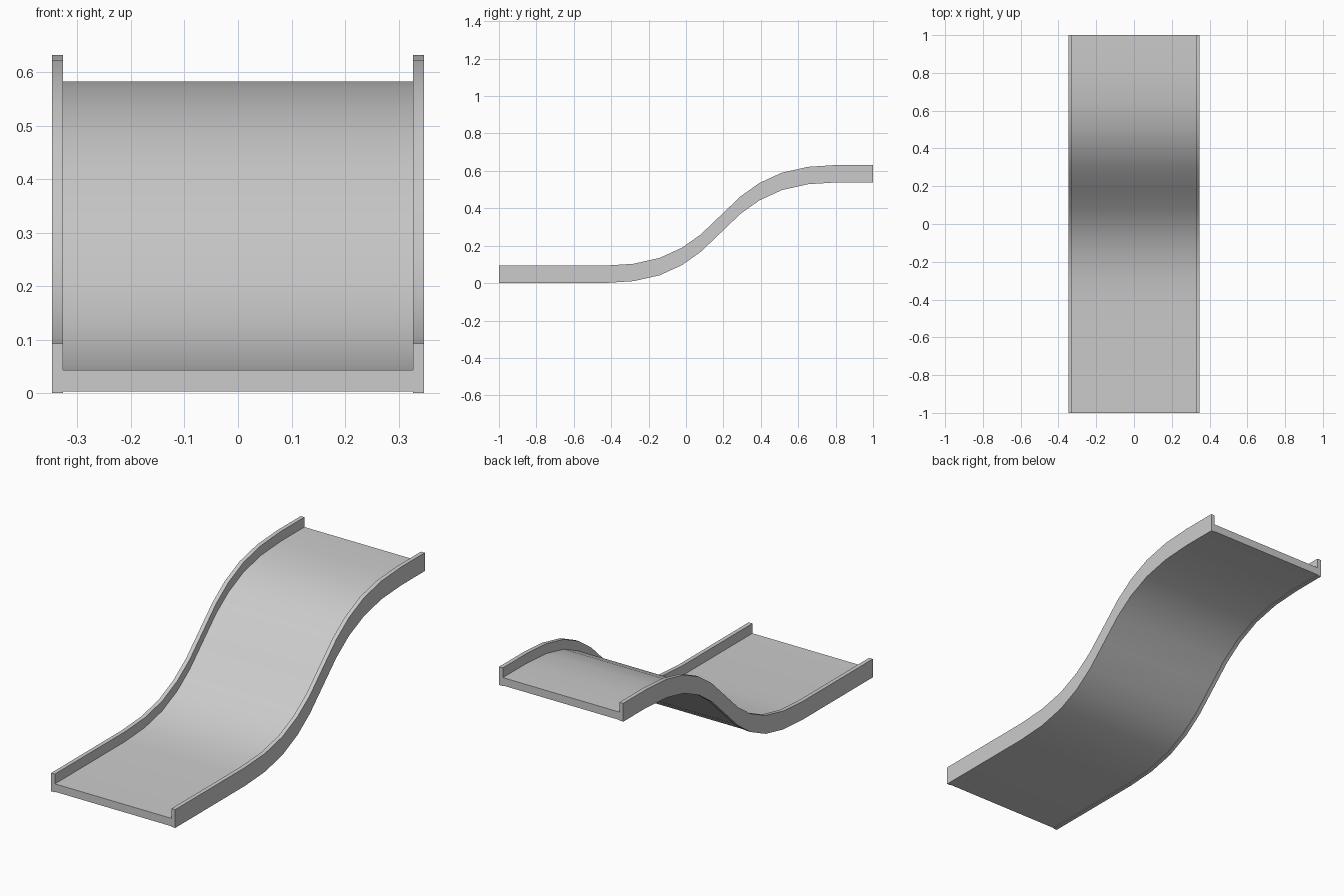
import bpy, bmesh

if "Cube" in bpy.data.objects:
    bpy.data.objects.remove(bpy.data.objects["Cube"])

# Lower half of the S-shaped path (y, z); the upper half is its point reflection
half = [(-1, 0), (-0.44, 0), (-0.28, 0.0105), (-0.14, 0.042), (-0.02, 0.097), (0.08, 0.168)]
cy, cz = 0.186, 0.2695
path = half + [(cy, cz)] + [(2 * cy - y, 2 * cz - z) for y, z in reversed(half[1:])] + [(1, 2 * cz)]

# Trough cross-section (x, z): floor with a raised rim on each side
right = [(0.327, 0.003), (0.327, 0), (0.348, 0), (0.348, 0.093), (0.327, 0.093), (0.327, 0.043)]
section = right + [(-x, z) for x, z in reversed(right)]

# Sweep the section along the path, keeping it upright
bm = bmesh.new()
rings = [[bm.verts.new((x, y, z + h)) for x, h in section] for y, z in path]
n = len(section)
for a, b in zip(rings, rings[1:]):
    for i in range(n):
        j = (i + 1) % n
        bm.faces.new((a[i], a[j], b[j], b[i]))
bm.faces.new(rings[0])
bm.faces.new(rings[-1])
bmesh.ops.recalc_face_normals(bm, faces=bm.faces)

mesh = bpy.data.meshes.new("ramp_track")
bm.to_mesh(mesh)
bm.free()
ramp = bpy.data.objects.new("ramp_track", mesh)
bpy.context.collection.objects.link(ramp)

# Smooth along the slope, crisp at the rim edges
bpy.context.view_layer.objects.active = ramp
ramp.select_set(True)
bpy.ops.object.shade_smooth_by_angle(angle=0.52)
